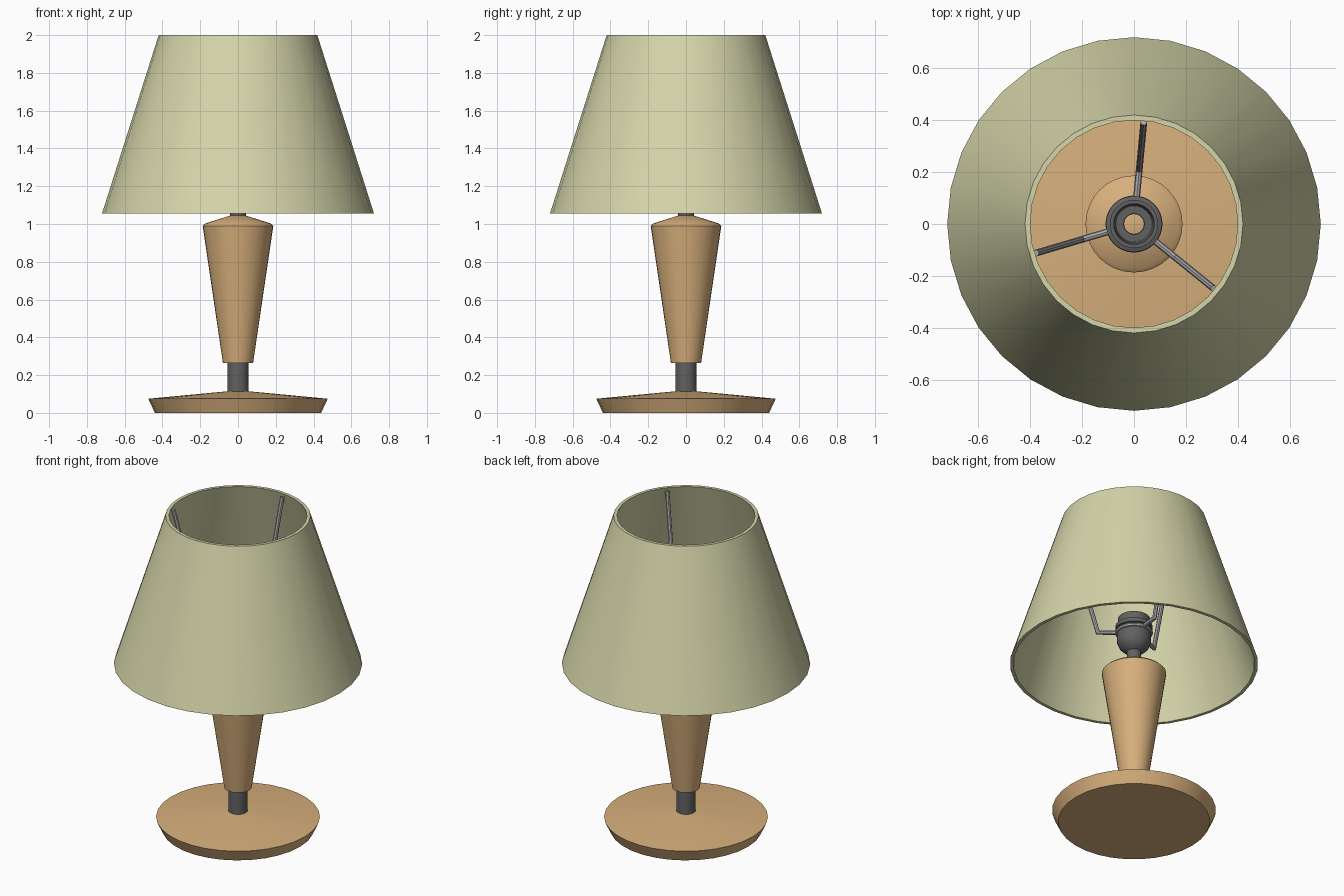
import bpy, bmesh, math
from mathutils import Vector

if "Cube" in bpy.data.objects:
    bpy.data.objects.remove(bpy.data.objects["Cube"])


def material(name, color):
    m = bpy.data.materials.new(name)
    m.diffuse_color = (*color, 1)
    m.use_nodes = True
    m.node_tree.nodes["Principled BSDF"].inputs["Base Color"].default_value = m.diffuse_color
    return m


wood = material("wood", (0.68, 0.43, 0.20))
fabric = material("fabric", (0.66, 0.66, 0.40))
dark = material("dark_metal", (0.12, 0.12, 0.12))
steel = material("steel", (0.42, 0.42, 0.44))


def finish(name, bm, mat, angle=35):
    bmesh.ops.recalc_face_normals(bm, faces=bm.faces)
    me = bpy.data.meshes.new(name)
    bm.to_mesh(me)
    bm.free()
    ob = bpy.data.objects.new(name, me)
    bpy.context.collection.objects.link(ob)
    me.materials.append(mat)
    bpy.ops.object.select_all(action='DESELECT')
    ob.select_set(True)
    bpy.context.view_layer.objects.active = ob
    bpy.ops.object.shade_smooth_by_angle(angle=math.radians(angle))
    return ob


def lathe(name, profile, mat, closed=False, sides=32):
    """Turn a (radius, z) profile round the z axis; open ends are capped unless closed."""
    bm = bmesh.new()
    rings = [[bm.verts.new((r * math.cos(2 * math.pi * i / sides),
                            r * math.sin(2 * math.pi * i / sides), z))
              for i in range(sides)] for r, z in profile]
    pairs = list(zip(rings, rings[1:]))
    if closed:
        pairs.append((rings[-1], rings[0]))
    else:
        bm.faces.new(rings[0])
        bm.faces.new(rings[-1])
    for a, b in pairs:
        for i in range(sides):
            j = (i + 1) % sides
            bm.faces.new((a[i], a[j], b[j], b[i]))
    return finish(name, bm, mat)


def rod(name, points, radius, mat, sides=8):
    """Sweep a round section along a path lying in one vertical plane."""
    pts = [Vector(p) for p in points]
    side = (pts[1] - pts[0]).cross(Vector((0, 0, 1))).normalized()
    bm = bmesh.new()
    rings = []
    for k, p in enumerate(pts):
        d1 = (p - pts[k - 1]).normalized() if k else (pts[1] - p).normalized()
        d2 = (pts[k + 1] - p).normalized() if k < len(pts) - 1 else d1
        t = (d1 + d2).normalized()
        up = side.cross(t) / t.dot(d1)
        rings.append([bm.verts.new(p + radius * (math.cos(a) * side + math.sin(a) * up))
                      for a in (2 * math.pi * i / sides for i in range(sides))])
    for a, b in zip(rings, rings[1:]):
        for i in range(sides):
            j = (i + 1) % sides
            bm.faces.new((a[i], a[j], b[j], b[i]))
    bm.faces.new(rings[0])
    bm.faces.new(rings[-1])
    return finish(name, bm, mat)


# Turned wooden foot and body
lathe("base", [(0.44, 0), (0.475, 0.075), (0.05, 0.115)], wood)
lathe("body", [(0.08, 0.265), (0.187, 0.99), (0.173, 1.003), (0.04, 1.045)], wood)

# Metal stem, hollow neck and bulb socket
lathe("stem", [(0.055, 0.105), (0.055, 0.275)], dark)
lathe("neck", [(0.042, 1.03), (0.042, 1.16), (0.038, 1.16), (0.038, 1.03)], dark, closed=True)
lathe("socket", [(0.04, 1.13), (0.06, 1.14), (0.085, 1.165), (0.1, 1.2), (0.1, 1.25),
                 (0.088, 1.252), (0.088, 1.275), (0.108, 1.28), (0.108, 1.305),
                 (0.093, 1.31), (0.093, 1.355), (0.078, 1.355), (0.07, 1.18), (0.04, 1.18)],
      dark, closed=True)

# Shade carrier: ring round the socket and three bent arms
section = [(0.097 + 0.013 * math.cos(math.pi * i / 4), 1.262 + 0.013 * math.sin(math.pi * i / 4))
           for i in range(8)]
lathe("carrier_ring", section, steel, closed=True)
for n, deg in enumerate((84.5, 196.5, 321)):
    c, s = math.cos(math.radians(deg)), math.sin(math.radians(deg))
    path = [(r * c, r * s, z) for r, z in ((0.1, 1.262), (0.21, 1.262), (0.395, 1.98))]
    rod(f"carrier_arm_{n + 1}", path, 0.013, steel)

# Thin conical shade, open at both ends
lathe("shade", [(0.72, 1.055), (0.42, 2.0), (0.40, 2.0), (0.70, 1.055)], fabric, closed=True)
